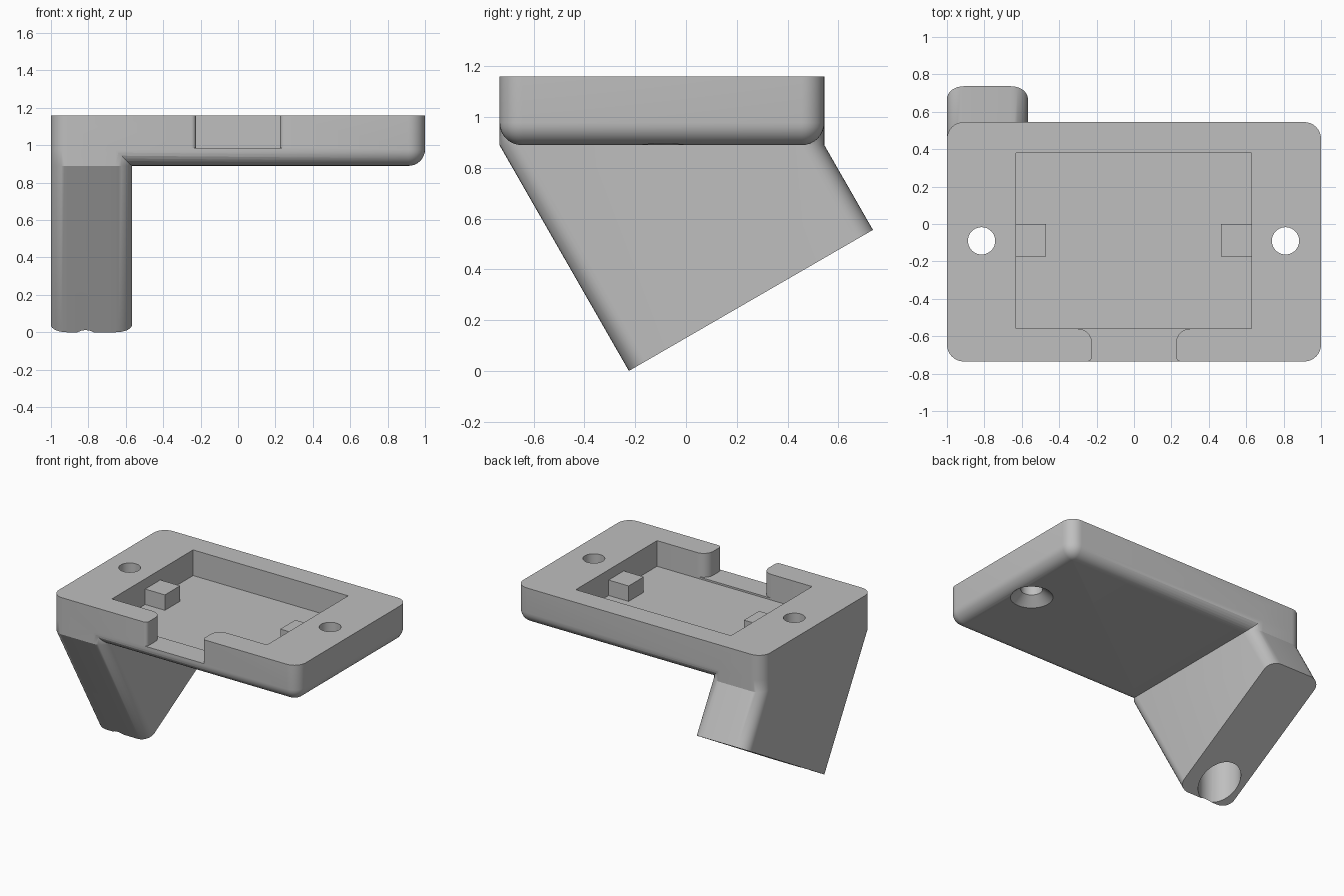
import bpy, bmesh, math

if "Cube" in bpy.data.objects:
    bpy.data.objects.remove(bpy.data.objects["Cube"])

grey = bpy.data.materials.new("grey_plastic")
grey.diffuse_color = (0.52, 0.52, 0.52, 1)
grey.use_nodes = True
grey.node_tree.nodes["Principled BSDF"].inputs["Base Color"].default_value = grey.diffuse_color

TOP, BASE = 1.16, 0.89          # tray top and underside
FRONT, BACK = -0.735, 0.545     # tray depth
FLOOR = 0.972                   # pocket floor
CORNER, FILLET = 0.09, 0.088


def loft(name, rings):
    """Closed solid through rings that share one point count."""
    bm = bmesh.new()
    loops = [[bm.verts.new(p) for p in ring] for ring in rings]
    n = len(loops[0])
    for a, b in zip(loops, loops[1:]):
        for i in range(n):
            j = (i + 1) % n
            bm.faces.new((a[i], a[j], b[j], b[i]))
    bm.faces.new(loops[0][::-1])
    bm.faces.new(loops[-1])
    bmesh.ops.recalc_face_normals(bm, faces=bm.faces)
    me = bpy.data.meshes.new(name)
    bm.to_mesh(me)
    bm.free()
    me.materials.append(grey)
    ob = bpy.data.objects.new(name, me)
    bpy.context.collection.objects.link(ob)
    return ob


def arc(cx, cy, r, a0, a1, n=8):
    return [(cx + r * math.cos(math.radians(a0 + (a1 - a0) * i / n)),
             cy + r * math.sin(math.radians(a0 + (a1 - a0) * i / n))) for i in range(n + 1)]


def rounded_rect(x0, x1, y0, y1, r):
    return (arc(x1 - r, y1 - r, r, 0, 90) + arc(x0 + r, y1 - r, r, 90, 180)
            + arc(x0 + r, y0 + r, r, 180, 270) + arc(x1 - r, y0 + r, r, 270, 360))


def at_z(points, z):
    return [(x, y, z) for x, y in points]


def box(name, x0, x1, y0, y1, z0, z1):
    pts = [(x0, y0), (x1, y0), (x1, y1), (x0, y1)]
    return loft(name, [at_z(pts, z0), at_z(pts, z1)])


def boolean(target, tool, operation):
    mod = target.modifiers.new("bool", 'BOOLEAN')
    mod.operation, mod.solver, mod.object = operation, 'EXACT', tool
    bpy.context.view_layer.objects.active = target
    bpy.ops.object.modifier_apply(modifier=mod.name)
    bpy.data.objects.remove(tool, do_unlink=True)


# Tray with rounded corners and a rounded lower edge
rings = []
for i in range(9):
    a = math.radians(90 * i / 8)
    d = FILLET * (1 - math.sin(a))
    rings.append(at_z(rounded_rect(-1 + d, 1 - d, FRONT + d, BACK - d, CORNER - d),
                      BASE + FILLET * (1 - math.cos(a))))
rings.append(at_z(rounded_rect(-1, 1, FRONT, BACK, CORNER), TOP))
tray = loft("tray_with_leg", rings)

# Slanted leg: straight down through the tray, then sheared to a tilted foot
section = rounded_rect(-1, -0.567, FRONT, BACK, CORNER)
SHEAR, TILT = 0.573, 0.578
foot = []
for x, y in section:
    t = (BASE - TILT * (y + 0.225)) / (1 + TILT * SHEAR)
    foot.append((x, y + SHEAR * t, BASE - t))
leg = loft("leg", [foot, at_z(section, BASE), at_z(section, 1.1)])
boolean(tray, leg, 'UNION')

# Pocket in the top
boolean(tray, box("pocket", -0.63, 0.627, -0.56, 0.38, FLOOR, 1.4), 'DIFFERENCE')

# Front cable notch with rounded wall ends
half = ([(0.25, -0.85)] + arc(0.25, -0.71, 0.025, 270, 180, 4)
        + arc(0.30, -0.635, 0.075, 180, 90) + [(0.30, -0.5)])
outline = half + [(-x, y) for x, y in reversed(half)]
boolean(tray, loft("notch", [at_z(outline, 0.985), at_z(outline, 1.4)]), 'DIFFERENCE')

# Countersunk screw holes, the left one with a wide shaft through the leg
for x in (-0.815, 0.81):
    steps = [(0.142, -0.2), (0.142, BASE), (0.073, BASE + 0.06), (0.073, 1.4)]
    rings = [at_z(arc(x, -0.09, r, 0, 360, 40)[:-1], z) for r, z in steps]
    boolean(tray, loft("screw_hole", rings), 'DIFFERENCE')

bpy.ops.object.select_all(action='DESELECT')
tray.select_set(True)
bpy.context.view_layer.objects.active = tray
bpy.ops.object.shade_smooth_by_angle(angle=math.radians(28))

# Support blocks against the pocket side walls
box("left_support_block", -0.64, -0.47, -0.175, 0, FLOOR - 0.01, 1.085)
box("right_support_block", 0.465, 0.637, -0.175, 0, FLOOR - 0.01, 1.085)
